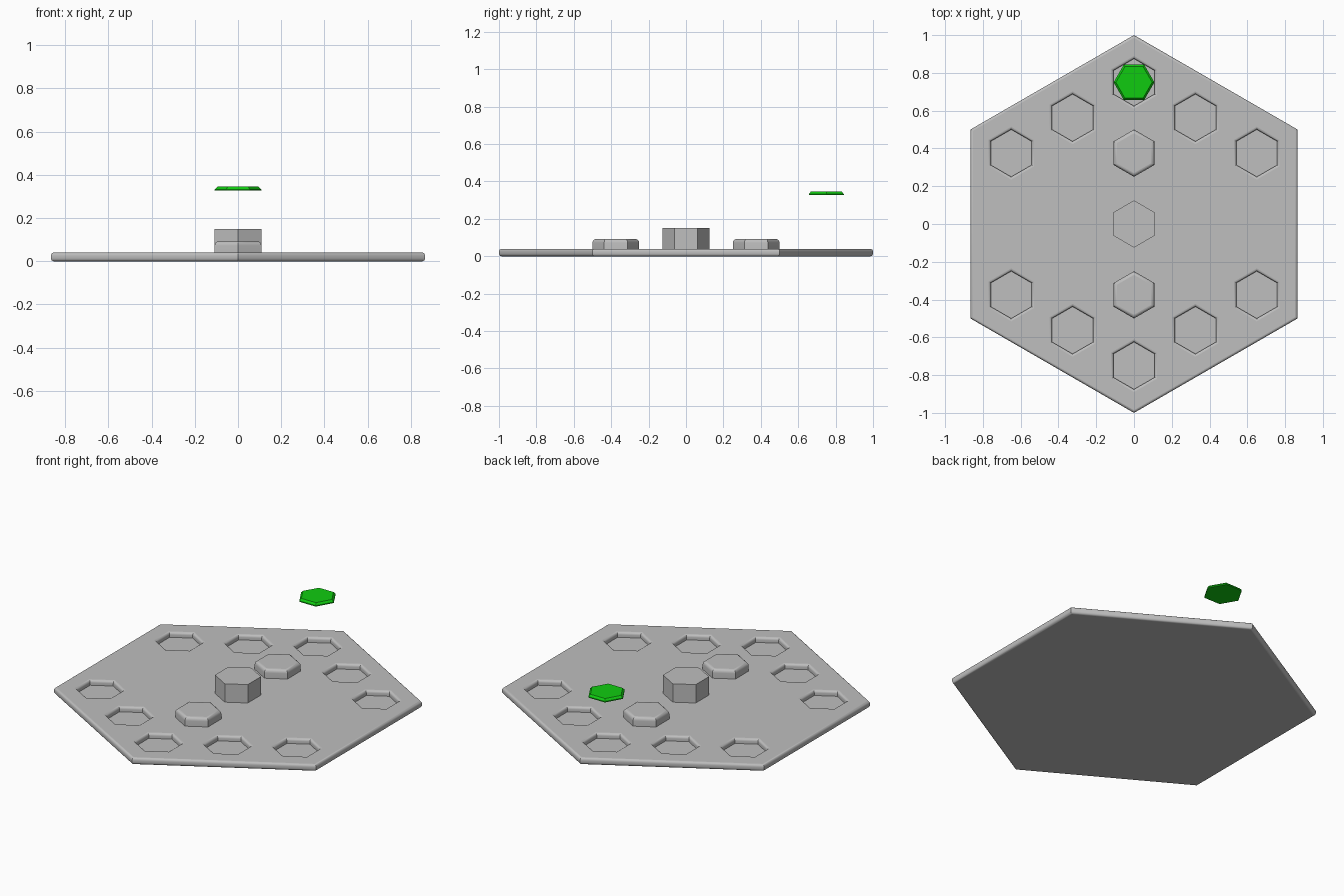
import bpy
import bmesh
from math import sin, cos, pi, radians

cube = bpy.data.objects.get("Cube")
if cube:
    bpy.data.objects.remove(cube, do_unlink=True)


def material(name, colour):
    mat = bpy.data.materials.new(name)
    mat.use_nodes = True
    mat.diffuse_color = colour
    mat.node_tree.nodes["Principled BSDF"].inputs["Base Color"].default_value = colour
    return mat


GREY = material("stone grey", (0.52, 0.52, 0.52, 1))
GREEN = material("bright green", (0.005, 0.6, 0.005, 1))


def hex_stack(name, rings, x=0, y=0, mat=GREY, turn=pi / 2):
    """Hexagonal solid from (radius, height) rings, bottom to top."""
    bm = bmesh.new()
    loops = [[bm.verts.new((r * cos(turn + i * pi / 3), r * sin(turn + i * pi / 3), z))
              for i in range(6)] for r, z in rings]
    for low, high in zip(loops, loops[1:]):
        for i in range(6):
            j = (i + 1) % 6
            bm.faces.new((low[i], low[j], high[j], high[i]))
    bm.faces.new(loops[0][::-1])
    bm.faces.new(loops[-1])
    mesh = bpy.data.meshes.new(name)
    bm.to_mesh(mesh)
    bm.free()
    mesh.materials.append(mat)
    obj = bpy.data.objects.new(name, mesh)
    obj.location = (x, y, 0)
    bpy.context.collection.objects.link(obj)
    return obj


def arc(radius, height, size, start, end, steps=4):
    """Quarter-round profile about a centre point."""
    angles = [radians(start + (end - start) * i / steps) for i in range(steps + 1)]
    return [(radius + size * cos(a), height + size * sin(a)) for a in angles]


def soften(obj):
    """Smooth the rounded edges, keep corners sharp and level faces flat."""
    bpy.ops.object.select_all(action="DESELECT")
    obj.select_set(True)
    bpy.context.view_layer.objects.active = obj
    bpy.ops.object.shade_smooth_by_angle(angle=radians(35))
    for face in obj.data.polygons:
        if abs(face.normal.z) > 0.99:
            face.use_smooth = False


TOP = 0.04       # board surface
SOCKET = 0.125   # socket and peg radius
EDGE = 0.015     # rounding

# Board with rounded rim
rim = arc(1 - EDGE, EDGE, EDGE, -90, 0) + arc(1 - EDGE, TOP - EDGE, EDGE, 0, 90)
board = hex_stack("board", rim)

# Ten sockets with rounded lips, cut into the board
lip = arc(SOCKET + EDGE, TOP - EDGE, EDGE, 180, 90)
profile = [(SOCKET, 0.01)] + lip + [(SOCKET + EDGE, TOP + EDGE)]
spots = {(sx * 0.325 * n, sy * (0.75 - 0.1875 * n))
         for n in range(3) for sx in (-1, 1) for sy in (-1, 1)}
for x, y in sorted(spots):
    cutter = hex_stack("socket_cutter", profile, x, y)
    cutter.hide_render = True
    cut = board.modifiers.new("socket", "BOOLEAN")
    cut.operation, cut.solver, cut.object = "DIFFERENCE", "EXACT", cutter
    bpy.ops.object.select_all(action="DESELECT")
    bpy.context.view_layer.objects.active = board
    board.select_set(True)
    bpy.ops.object.modifier_apply(modifier=cut.name)
    bpy.data.objects.remove(cutter, do_unlink=True)
soften(board)

# Centre post with crisp edges
hex_stack("centre_post", [(SOCKET, TOP - 0.01), (SOCKET, 0.15)])

# Two low rounded pegs
for name, y in (("front_peg", -0.375), ("back_peg", 0.375)):
    peg = hex_stack(name, [(SOCKET, TOP - 0.01)] + arc(SOCKET - 0.02, 0.072, 0.02, 0, 90), 0, y)
    soften(peg)

# Floating tile with a chamfered top
hex_stack("floating_tile", [(0.108, 0.327), (0.108, 0.333), (0.096, 0.345)],
          0, 0.75, GREEN, 0)
